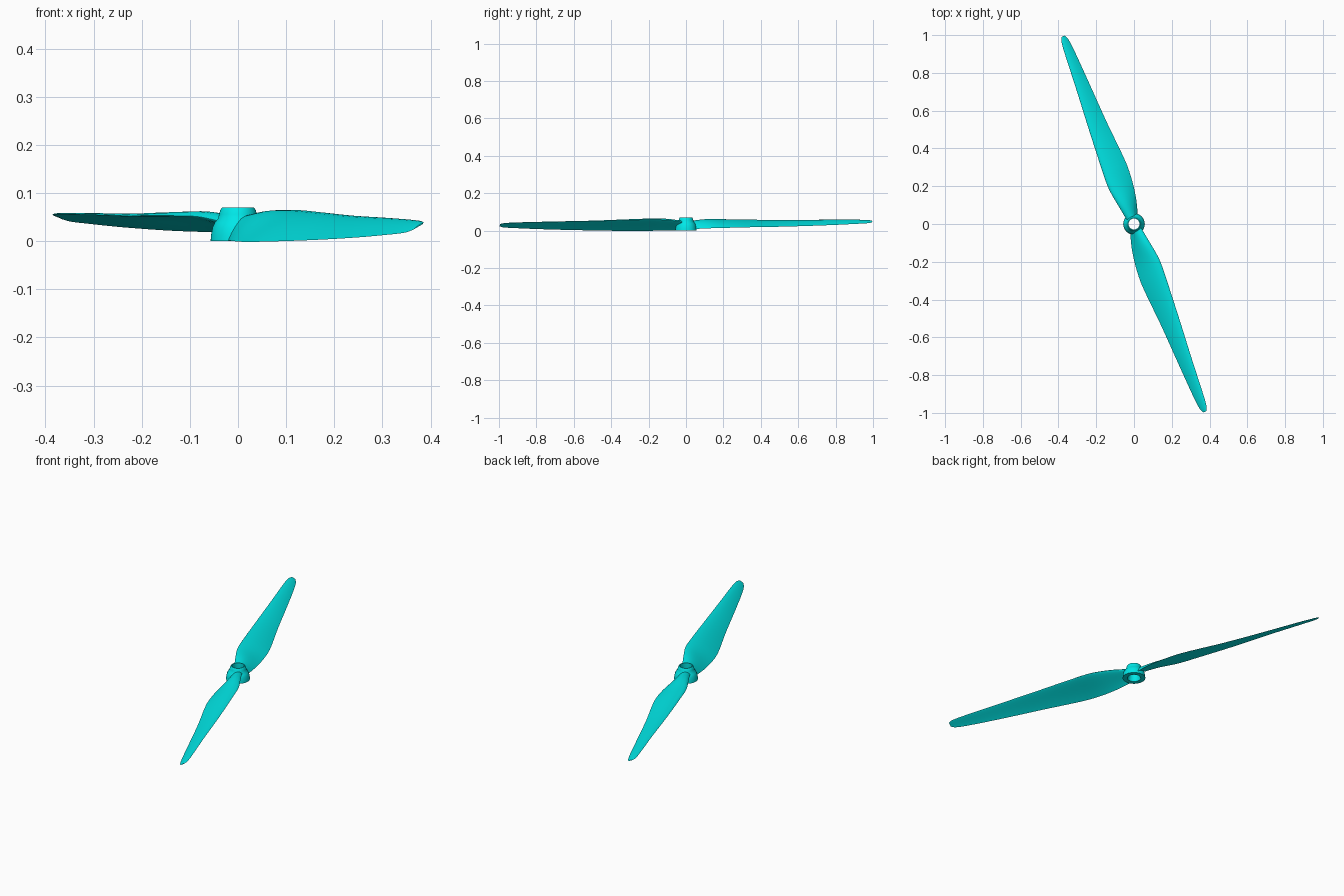
import bpy, bmesh, math
from mathutils import Vector

if "Cube" in bpy.data.objects:
    bpy.data.objects.remove(bpy.data.objects["Cube"])

mat = bpy.data.materials.new("cyan_plastic")
mat.diffuse_color = (0.0, 0.80, 0.80, 1)
mat.use_nodes = True
mat.node_tree.nodes["Principled BSDF"].inputs["Base Color"].default_value = mat.diffuse_color


def finish(name, bm, angle):
    bmesh.ops.recalc_face_normals(bm, faces=bm.faces)
    me = bpy.data.meshes.new(name)
    bm.to_mesh(me)
    bm.free()
    me.materials.append(mat)
    ob = bpy.data.objects.new(name, me)
    bpy.context.collection.objects.link(ob)
    bpy.ops.object.select_all(action='DESELECT')
    ob.select_set(True)
    bpy.context.view_layer.objects.active = ob
    bpy.ops.object.shade_smooth_by_angle(angle=math.radians(angle))
    return ob


def loft(bm, rings, closed=False):
    n = len(rings[0])
    m = len(rings)
    for i in range(m if closed else m - 1):
        a, b = rings[i], rings[(i + 1) % m]
        for j in range(n):
            bm.faces.new((a[j], a[(j + 1) % n], b[(j + 1) % n], b[j]))


# Hub: revolved flared collar with a through bore
profile = [(.057, .0), (.056, .012), (.053, .028), (.048, .039), (.042, .046),
           (.039, .056), (.037, .064), (.033, .070), (.029, .070), (.029, .02), (.034, .0)]
bm = bmesh.new()
N = 48
rings = [[bm.verts.new((r * math.cos(2 * math.pi * k / N), r * math.sin(2 * math.pi * k / N), z))
          for k in range(N)] for r, z in profile]
loft(bm, rings, closed=True)
finish("hub", bm, 40)

# Blade stations: distance, high edge offset and z, low edge offset and z, thickness
stations = [
    (.031, .028, .046, -.034, .008, .026),
    (.12, .044, .056, -.057, .009, .025),
    (.22, .060, .058, -.071, .009, .021),
    (.32, .059, .057, -.074, .010, .018),
    (.55, .049, .053, -.054, .013, .013),
    (.79, .036, .052, -.038, .019, .010),
    (.97, .028, .050, -.025, .026, .008),
    (1.04, .022, .048, -.016, .030, .006),
    (1.062, .013, .045, -.007, .035, .003),
]


def resample(pts, steps):
    # smooth spline through the stations, using distance-based tangents
    def tangent(i):
        a, b = pts[max(i - 1, 0)], pts[min(i + 1, len(pts) - 1)]
        return [(q - p) / (b[0] - a[0]) for p, q in zip(a, b)]
    out = []
    for i in range(len(pts) - 1):
        p, q, tp, tq = pts[i], pts[i + 1], tangent(i), tangent(i + 1)
        h = q[0] - p[0]
        for k in range(steps):
            t = k / steps
            out.append([(2*t**3 - 3*t**2 + 1) * a + (t**3 - 2*t**2 + t) * h * c
                        + (3*t**2 - 2*t**3) * b + (t**3 - t**2) * h * d
                        for a, b, c, d in zip(p, q, tp, tq)])
    out.append(list(pts[-1]))
    return out


def blade(name, sign):
    along, across = Vector((.35, -.937, 0)), Vector((.937, .35, 0))
    bm = bmesh.new()
    M = 12
    us = [(1 - math.cos(math.pi * i / M)) / 2 for i in range(M + 1)]
    rings = []
    for s, qh, zh, ql, zl, t in resample(stations, 6):
        up = Vector((-(zh - zl), qh - ql)).normalized()
        # cambered section: full upper surface, nearly flat underside
        loop = [(u, 2.6 * t * math.sqrt(u) * (1 - u)) for u in us]
        loop += [(u, -.5 * t * math.sqrt(u) * (1 - u) * (1 - 2 * u)) for u in us[-2:0:-1]]
        ring = []
        for u, h in loop:
            q = qh + (ql - qh) * u + up.x * h
            z = zh + (zl - zh) * u + up.y * h * .8 - .1 * t
            p = (along * s + across * q) * sign
            ring.append(bm.verts.new((p.x, p.y, z + .08 * p.x + .04 * p.y)))
        rings.append(ring)
    loft(bm, rings)
    bm.faces.new(rings[0])
    bm.faces.new(rings[-1])
    finish(name, bm, 50)


blade("front_blade", 1)
blade("back_blade", -1)
